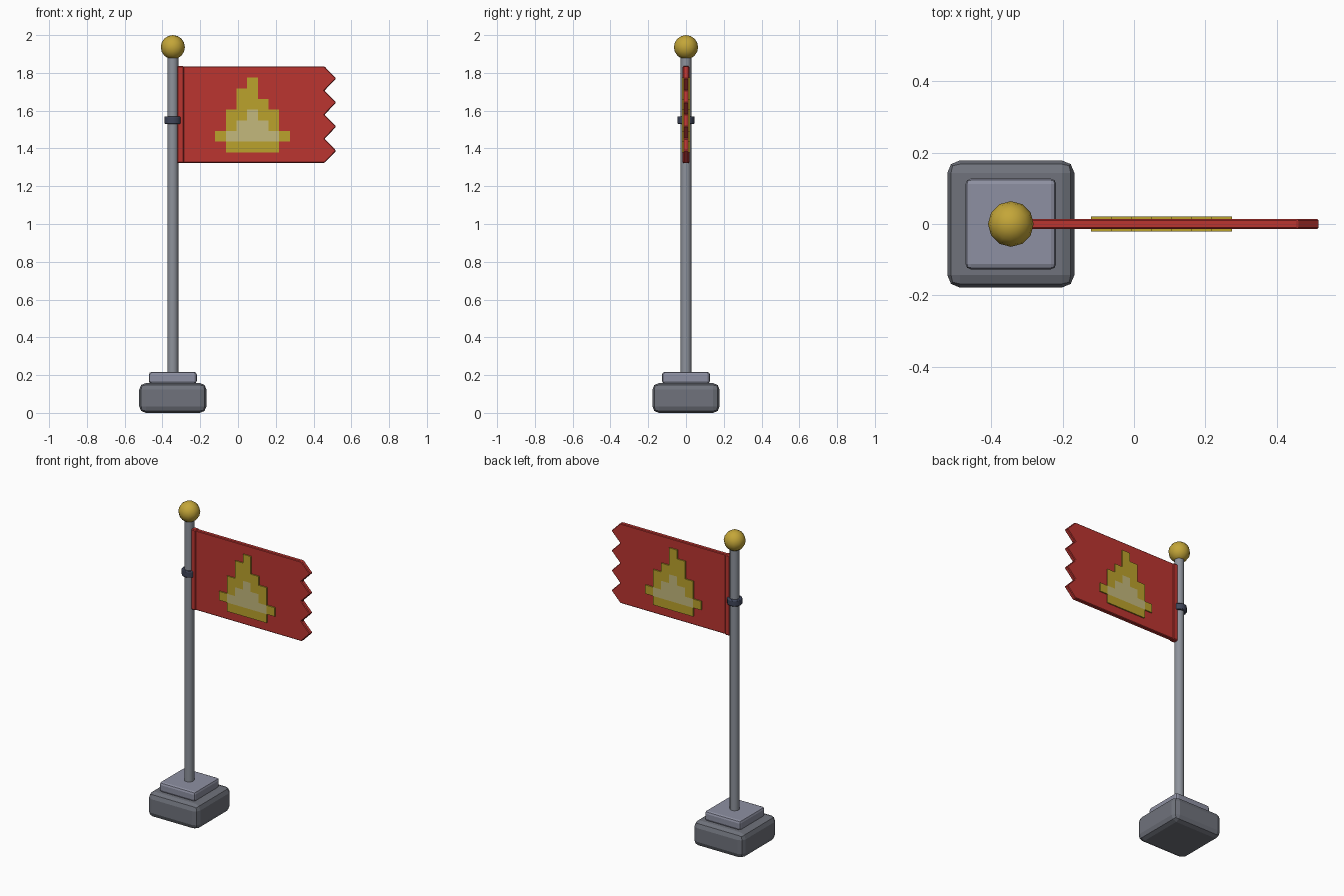
import bpy, bmesh, math

if "Cube" in bpy.data.objects:
    bpy.data.objects.remove(bpy.data.objects["Cube"])

PX = -0.345  # pole axis


def material(name, rgb):
    m = bpy.data.materials.new(name)
    m.diffuse_color = (*rgb, 1)
    m.use_nodes = True
    m.node_tree.nodes["Principled BSDF"].inputs["Base Color"].default_value = m.diffuse_color
    return m


RED = material("red_cloth", (0.50, 0.035, 0.03))
GOLD = material("gold", (0.55, 0.38, 0.04))
YELLOW = material("yellow", (0.50, 0.36, 0.025))
PALE = material("pale_yellow", (0.55, 0.48, 0.20))
STEEL = material("steel", (0.27, 0.29, 0.33))
STONE = material("stone", (0.16, 0.17, 0.20))
LIGHT_STONE = material("light_stone", (0.27, 0.28, 0.36))
NAVY = material("navy", (0.05, 0.06, 0.10))


def finish(o, name, mat, bevel=0, segments=2):
    o.name = name
    o.data.materials.append(mat)
    if bevel:
        b = o.modifiers.new("bevel", "BEVEL")
        b.width, b.segments = bevel, segments
    return o


def box(name, x0, x1, half_y, z0, z1, mat, bevel, segments=2):
    bpy.ops.mesh.primitive_cube_add(size=1, location=((x0 + x1) / 2, 0, (z0 + z1) / 2))
    o = bpy.context.object
    o.scale = (x1 - x0, 2 * half_y, z1 - z0)
    bpy.ops.object.transform_apply(location=False, rotation=False)
    return finish(o, name, mat, bevel, segments)


def cylinder(name, r, z0, z1, mat, bevel=0):
    bpy.ops.mesh.primitive_cylinder_add(vertices=12, radius=r, depth=z1 - z0,
                                        location=(PX, 0, (z0 + z1) / 2))
    o = finish(bpy.context.object, name, mat, bevel)
    bpy.ops.object.shade_smooth_by_angle(angle=math.radians(35))
    return o


def slab(name, outlines, half_y, mat, bevel=0):
    """Extrude x-z outlines symmetrically through y."""
    bm = bmesh.new()
    for pts in outlines:
        f = bm.faces.new([bm.verts.new((x, -half_y, z)) for x, z in pts])
        ext = bmesh.ops.extrude_face_region(bm, geom=[f])
        new = [v for v in ext["geom"] if isinstance(v, bmesh.types.BMVert)]
        bmesh.ops.translate(bm, verts=new, vec=(0, 2 * half_y, 0))
    bmesh.ops.recalc_face_normals(bm, faces=bm.faces)
    me = bpy.data.meshes.new(name)
    bm.to_mesh(me)
    bm.free()
    o = bpy.data.objects.new(name, me)
    bpy.context.collection.objects.link(o)
    return finish(o, name, mat, bevel, 1)


# Stepped base
box("base_block", PX - 0.178, PX + 0.178, 0.178, 0, 0.158, STONE, 0.035)
box("base_step", PX - 0.127, PX + 0.127, 0.127, 0.155, 0.217, LIGHT_STONE, 0.015)

# Pole, collar and finial
cylinder("pole", 0.029, 0.2, 1.9, STEEL)
cylinder("collar", 0.045, 1.53, 1.57, NAVY, 0.005)
bpy.ops.mesh.primitive_uv_sphere_add(segments=12, ring_count=8, radius=0.064,
                                     location=(PX, 0, 1.936))
finish(bpy.context.object, "finial_ball", GOLD)
bpy.ops.object.shade_smooth_by_angle(angle=math.radians(40))

# Flag with zigzag fly edge, and sleeve at the pole
TOP, BOTTOM = 1.834, 1.324
edge = [(0.52 if i % 2 else 0.458, BOTTOM + (TOP - BOTTOM) * i / 8) for i in range(9)]
slab("flag_cloth", [[(-0.30, TOP), (-0.30, BOTTOM)] + edge], 0.0135, RED, 0.004)
box("flag_sleeve", -0.322, -0.286, 0.018, BOTTOM - 0.002, TOP + 0.002, RED, 0.005, 1)

# Stepped emblem: one run of cells per row, showing on both sides
CELL, EX, EZ = 0.0565, -0.121, 1.775


def cells(runs):
    out = []
    for row, a, b in runs:
        x0, x1, z1 = EX + a * CELL, EX + b * CELL, EZ - row * CELL
        out.append([(x0, z1), (x0, z1 - CELL), (x1, z1 - CELL), (x1, z1)])
    return out


slab("emblem_outer", cells([(0, 3, 4), (1, 2, 4), (2, 2, 5), (3, 1, 3), (3, 4, 6),
                            (4, 1, 2), (4, 5, 6), (5, 0, 1), (5, 6, 7), (6, 1, 6)]),
     0.021, YELLOW)
slab("emblem_inner", cells([(3, 3, 4), (4, 2, 5), (5, 1, 6)]), 0.021, PALE)
